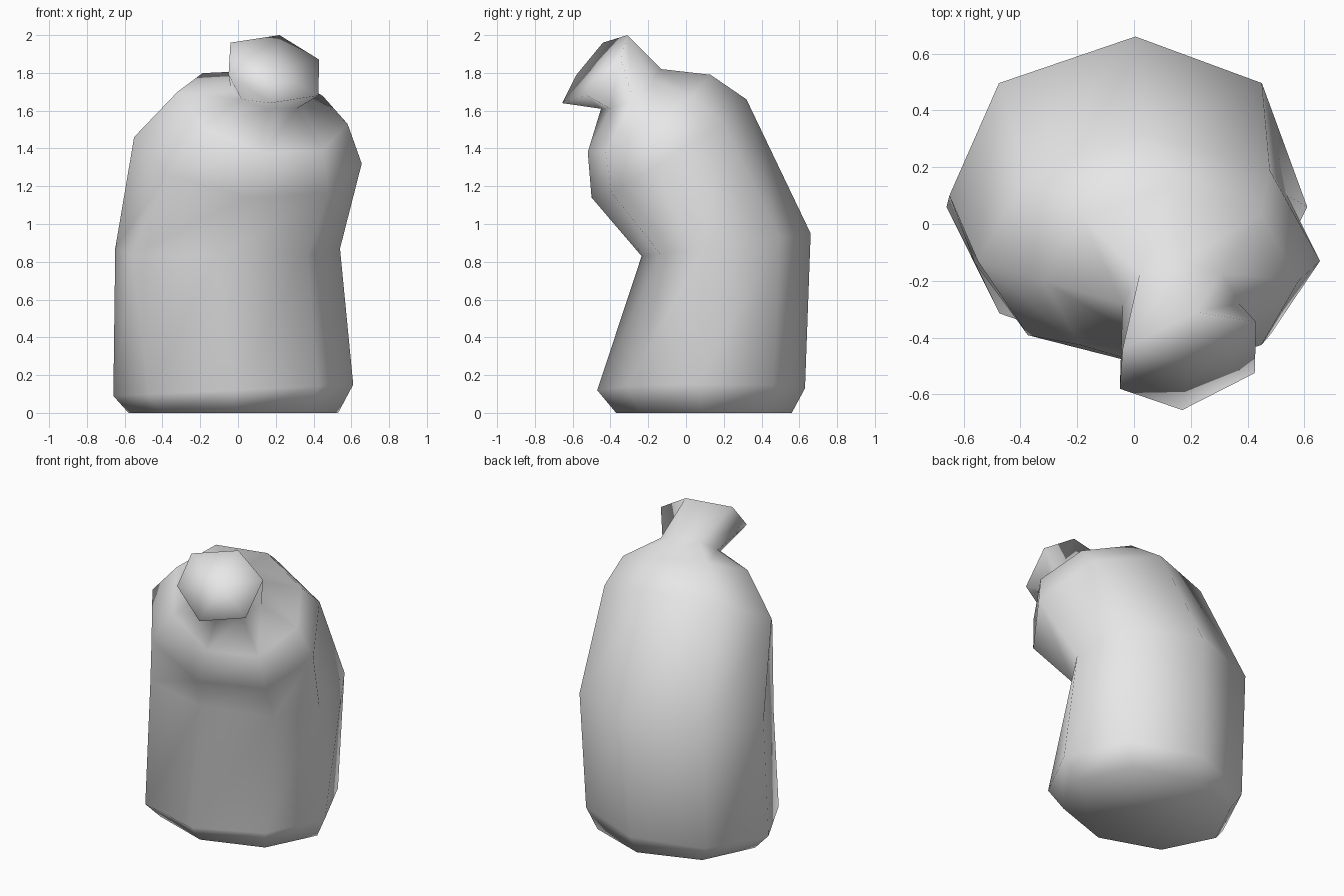
import bpy
import bmesh
from math import cos, sin, pi

cube = bpy.data.objects.get("Cube")
if cube:
    bpy.data.objects.remove(cube, do_unlink=True)

SIDES = 8


def ring(xs, ys, zs, lean=0.0, square=1.0):
    """Tilted ring. xs: -x, +x ends; ys: front, middle, back; zs: -x, +x, front, back."""
    cx, rx = (xs[0] + xs[1]) / 2, (xs[1] - xs[0]) / 2
    cz, tilt = (zs[0] + zs[1]) / 2, (zs[1] - zs[0]) / 2
    points = []
    for i in range(SIDES):
        c, s = cos(2 * pi * i / SIDES), sin(2 * pi * i / SIDES)
        back = s > 0
        depth = ys[2] - ys[1] if back else ys[1] - ys[0]
        rise = zs[3] - cz if back else cz - zs[2]
        wide = square if i % 2 else 1.0
        points.append((cx + rx * c * wide + lean * s,
                       ys[1] + depth * s,
                       cz + tilt * c + rise * s))
    return points


# Sack body from the base to the pinched neck
rings = [
    ring((-.58, .53), (-.37, .09, .56), (0, 0, 0, 0)),
    ring((-.66, .61), (-.47, .06, .63), (.09, .15, .12, .13)),
    ring((-.65, .54), (-.235, .1, .66), (.87, .87, .83, .95), .06, 1.1),
    ring((-.55, .655), (-.5, -.13, .32), (1.46, 1.32, 1.14, 1.66)),
    ring((-.32, .58), (-.52, -.2, .13), (1.7, 1.53, 1.38, 1.79)),
    ring((-.04, .37), (-.45, -.28, -.13), (1.73, 1.66, 1.61, 1.82)),
]

# Flared six-sided tuft; two corners are shared by neighbouring columns
top, upper, low = (.22, -.31, 2.0), (-.04, -.44, 1.96), (-.05, -.58, 1.79)
tip, lower_side, upper_side = (.17, -.655, 1.64), (.425, -.525, 1.68), (.43, -.345, 1.87)
rings.append([upper_side, top, top, upper, low, low, tip, lower_side])

# Loft the rings, cap both ends, and weld the shared corners
bm = bmesh.new()
loops = [[bm.verts.new(p) for p in pts] for pts in rings]
for a, b in zip(loops, loops[1:]):
    for i in range(SIDES):
        j = (i + 1) % SIDES
        bm.faces.new((a[i], a[j], b[j], b[i]))
bm.faces.new(loops[0][::-1])
cap = bm.faces.new(loops[-1])
bmesh.ops.poke(bm, faces=[cap])
bmesh.ops.remove_doubles(bm, verts=bm.verts, dist=0.001)
bmesh.ops.recalc_face_normals(bm, faces=bm.faces)
for face in bm.faces:
    face.smooth = True

mesh = bpy.data.meshes.new("sack")
bm.to_mesh(mesh)
bm.free()
sack = bpy.data.objects.new("sack", mesh)
bpy.context.collection.objects.link(sack)

# Plain grey cloth
cloth = bpy.data.materials.new("light_grey_cloth")
cloth.use_nodes = True
colour = (0.8, 0.8, 0.8, 1.0)
cloth.diffuse_color = colour
cloth.node_tree.nodes["Principled BSDF"].inputs["Base Color"].default_value = colour
mesh.materials.append(cloth)
